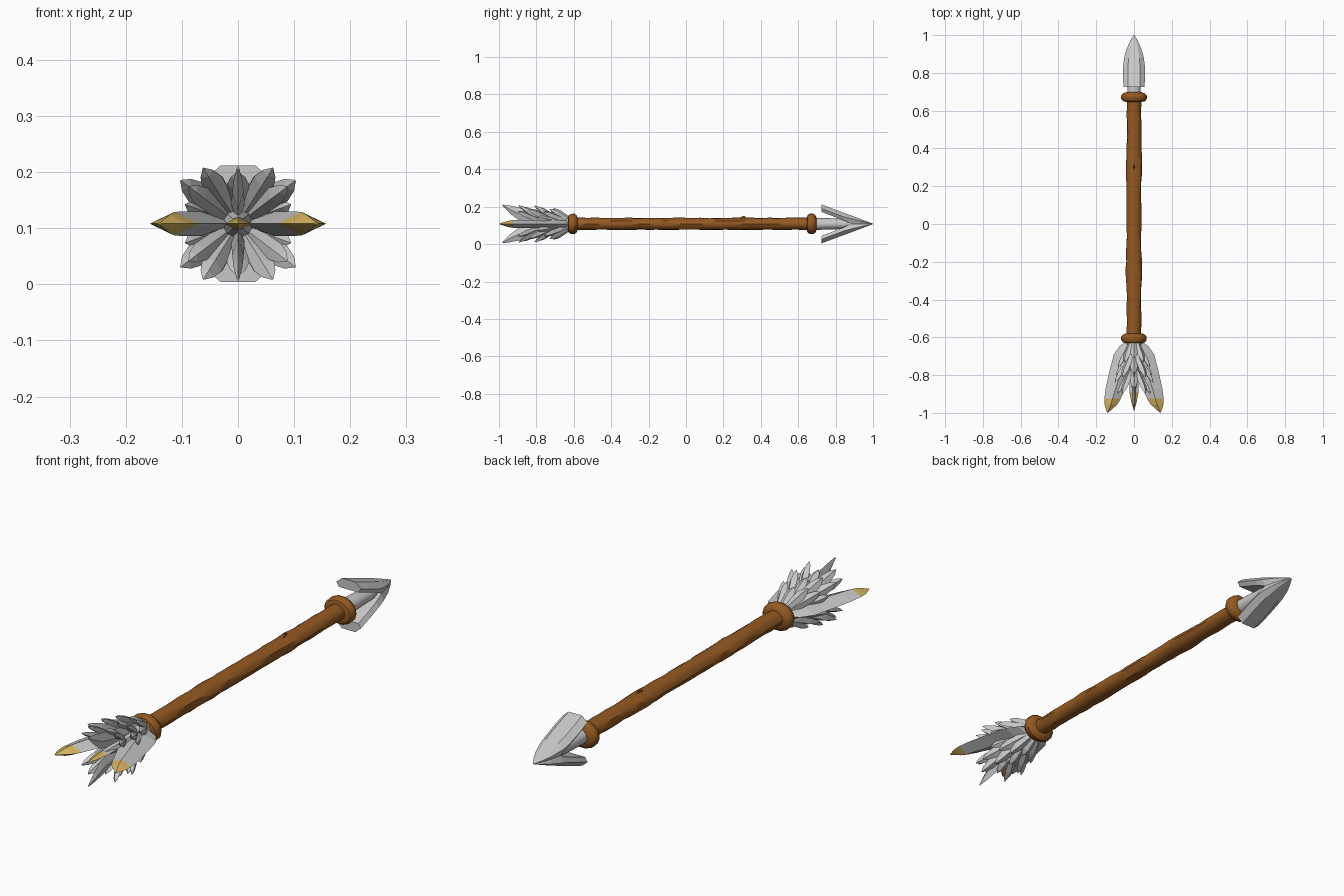
import bpy, bmesh, math, random
from mathutils import Vector

if "Cube" in bpy.data.objects:
    bpy.data.objects.remove(bpy.data.objects["Cube"])

random.seed(4)
C = 0.108  # height of the arrow's axis


def material(name, col):
    m = bpy.data.materials.new(name)
    m.diffuse_color = (*col, 1)
    m.use_nodes = True
    m.node_tree.nodes["Principled BSDF"].inputs["Base Color"].default_value = m.diffuse_color
    return m


WOOD = material("brown wood", (0.30, 0.10, 0.016))
GREY = material("light grey", (0.58, 0.58, 0.58))
GOLD = material("gold tips", (0.68, 0.46, 0.12))


def loft(name, rings, mats, gold_y=None, smooth=None):
    """Skin closed rings of points, given relative to the axis."""
    bm = bmesh.new()
    vs = [[bm.verts.new(Vector(p) + Vector((0, 0, C))) for p in r] for r in rings]
    n = len(rings[0])
    for a, b in zip(vs, vs[1:]):
        for i in range(n):
            j = (i + 1) % n
            bm.faces.new((a[i], a[j], b[j], b[i]))
    bm.faces.new(vs[0])
    bm.faces.new(vs[-1])
    bmesh.ops.recalc_face_normals(bm, faces=bm.faces)
    if gold_y is not None:
        for f in bm.faces:
            f.material_index = int(f.calc_center_median().y < gold_y)
    me = bpy.data.meshes.new(name)
    bm.to_mesh(me)
    bm.free()
    for m in mats:
        me.materials.append(m)
    ob = bpy.data.objects.new(name, me)
    bpy.context.collection.objects.link(ob)
    if smooth:
        bpy.ops.object.select_all(action='DESELECT')
        ob.select_set(True)
        bpy.context.view_layer.objects.active = ob
        bpy.ops.object.shade_smooth_by_angle(angle=math.radians(smooth))
    return ob


def ring(y, rx, rz, n=12, jitter=0.0):
    out = []
    for i in range(n):
        a = 2 * math.pi * i / n
        k = 1 + random.uniform(-jitter, jitter)
        out.append((rx * k * math.cos(a), y, rz * k * math.sin(a)))
    return out


# knobbly wooden shaft
rings = []
for i in range(29):
    y = -0.62 + 1.30 * i / 28
    bump = 0.006 * max(math.exp(-((y - 0.3) / 0.07) ** 2), math.exp(-((y + 0.24) / 0.08) ** 2))
    rings.append(ring(y, 0.038 + bump, 0.032, 12, 0.06))
loft("shaft", rings, [WOOD], smooth=35)

# small splinter on the shaft
loft("splinter", [[(-.008, .28, .028), (.008, .28, .028), (0, .33, .028)],
                  [(-.002, .305, .043), (.002, .305, .043), (0, .312, .043)]], [WOOD])

# collars at both ends
for name, y0 in (("tail_collar", -0.605), ("head_collar", 0.672)):
    prof = [(-.026, .04), (-.022, .058), (-.008, .068), (.008, .068), (.020, .058), (.026, .04)]
    loft(name, [ring(y0 + dy, r, r * 0.82, 14, 0.02) for dy, r in prof], [WOOD], smooth=40)

# grey neck and folded two-barb head
loft("head_neck", [ring(.69, .036, .032), ring(.78, .033, .03), ring(.87, .03, .025)], [GREY], smooth=40)
for name, s in (("upper_barb", 1), ("lower_barb", -1)):
    rings = []
    for y, w, zi in ((.725, .056, .064), (.78, .058, .043), (.84, .057, .02), (.88, .052, 0),
                     (.93, .038, 0), (.97, .02, 0), (1.0, .002, 0)):
        zo = 0.103 * (1 - y) / 0.275 + 0.001
        edge = max(zo - 0.022, zo * 0.6)
        zi = min(zi, edge)
        rings.append([(x, y, s * z) for x, z in
                      ((-w, edge), (-w * .55, zo), (w * .55, zo), (w, edge), (w * .8, zi), (-w * .8, zi))])
    loft(name, rings, [GREY])


# large flat feathers: stations are (y, inner, outer, half thickness)
def big_feather(name, ang, stations, gold_y):
    r = Vector((math.cos(ang), 0, math.sin(ang)))
    t = Vector((-math.sin(ang), 0, math.cos(ang)))
    rings = []
    for y, a, b, h in stations:
        Y = Vector((0, y, 0))
        m = (a + b) / 2
        rings.append([r * b + Y, r * m + t * h + Y, r * a + Y, r * m - t * h + Y])
    loft(name, rings, [GREY, GOLD], gold_y)


SIDE = [(-.62, 0, .035, .015), (-.645, 0, .075, .018), (-.69, 0, .107, .02), (-.78, .005, .13, .022),
        (-.87, .045, .15, .022), (-.925, .07, .157, .021), (-.955, .088, .156, .016), (-.998, .136, .143, .002)]
UP = [(-.62, 0, .03, .012), (-.70, 0, .05, .012), (-.80, 0, .07, .012), (-.90, .025, .09, .01),
      (-.94, .055, .098, .008), (-.98, .095, .103, .002)]
for i, name in enumerate(("right", "top", "left", "bottom")):
    side = i % 2 == 0
    big_feather(name + "_feather", i * math.pi / 2, SIDE if side else UP, -.925 if side else -2)

# central core and gold-tipped spike
loft("tail_core", [ring(-.61, .045, .042, 8), ring(-.70, .04, .036, 8), ring(-.88, .012, .012, 8)], [GREY])
loft("tail_spike", [ring(-.80, .022, .012, 4), ring(-.89, .024, .012, 4), ring(-.94, .015, .008, 4),
                    ring(-.988, .001, .001, 4)], [GREY, GOLD], -.89)


# small raked feathers in overlapping rows
def small_feather(name, ang, y0, r1, y1, w):
    r = Vector((math.cos(ang), 0, math.sin(ang)))
    t = Vector((-math.sin(ang), 0, math.cos(ang)))
    a = r * 0.018 + Vector((0, y0, 0))
    b = r * r1 + Vector((0, y1, 0))
    n = (b - a).normalized().cross(t)
    rings = []
    for f, k in ((0, .5), (.35, .9), (.7, 1), (.88, .65), (1, .06)):
        p = a.lerp(b, f)
        rings.append([p + t * w * k, p + n * w * .65 * k, p - t * w * k, p - n * w * .65 * k])
    loft(name, rings, [GREY])


# rows: (angle from horizontal, base y, tip radius, tip y, half width)
ROWS = [(90, -.61, .082, -.71, .020), (90, -.68, .090, -.79, .020), (90, -.75, .092, -.87, .020),
        (58, -.61, .095, -.73, .020), (58, -.68, .115, -.81, .021), (58, -.76, .117, -.895, .020),
        (37, -.62, .105, -.76, .020), (37, -.69, .128, -.84, .021), (37, -.76, .110, -.90, .018),
        (20, -.66, .100, -.80, .018)]
for deg, y0, r1, y1, w in ROWS:
    angles = {deg, 180 - deg, -deg, deg - 180}
    for a in sorted(angles):
        if a == -90 or a == 90 or deg != 90:
            small_feather("small_feather", math.radians(a), y0, r1, y1, w)
